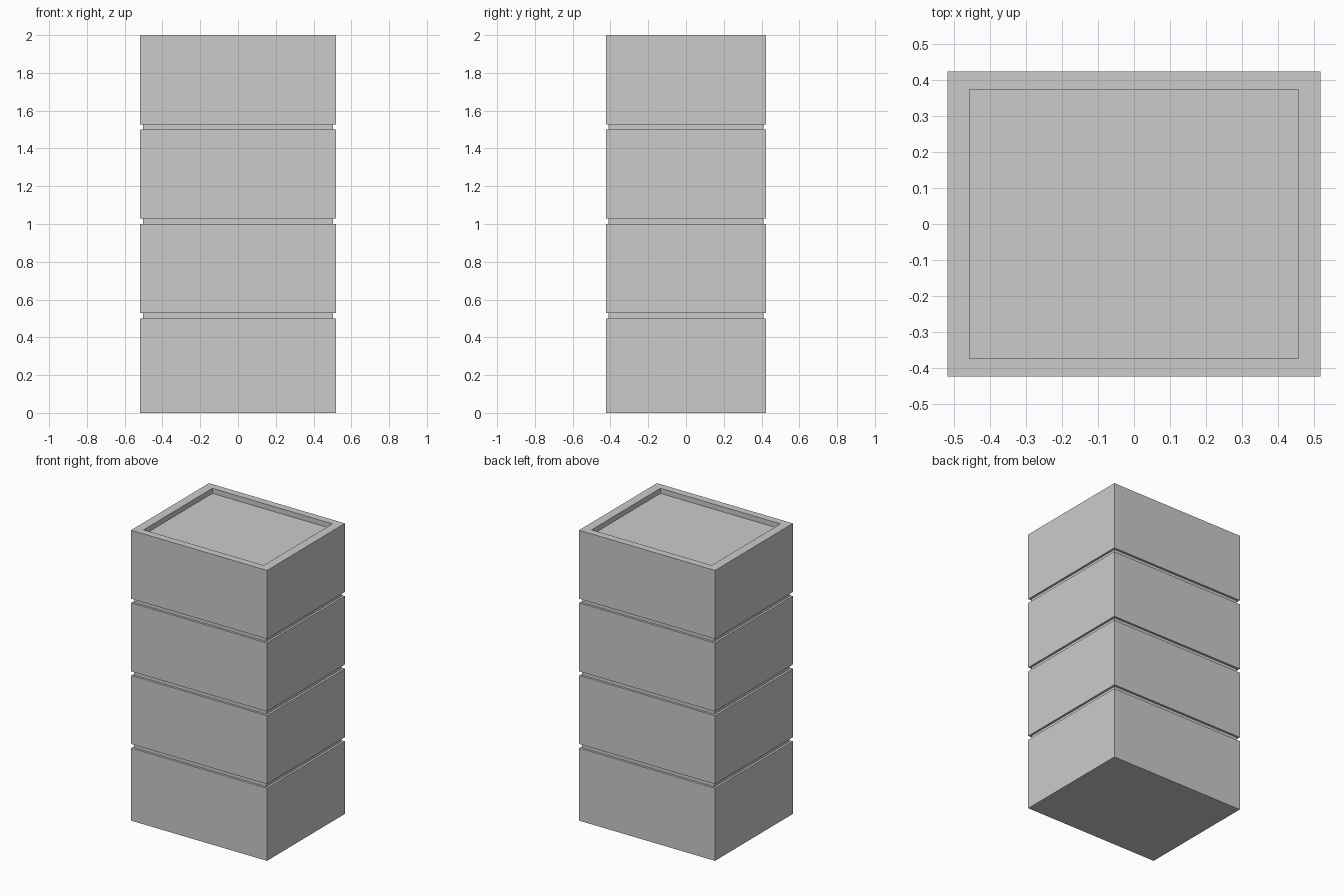
import bpy, bmesh

if "Cube" in bpy.data.objects:
    bpy.data.objects.remove(bpy.data.objects["Cube"])

W, D = 1.036, 0.848        # outer width and depth
PITCH, GAP = 0.5, 0.028    # spacing of the boxes and height of the shadow gap
INSET = 0.015              # how far the gap steps in
RIM_X, RIM_Y = 0.061, 0.05 # rim widths around the top recess
RECESS = 0.035


def block(name, w, d, z0, z1):
    bm = bmesh.new()
    bmesh.ops.create_cube(bm, size=1)
    for v in bm.verts:
        v.co = (v.co.x * w, v.co.y * d, z1 if v.co.z > 0 else z0)
    me = bpy.data.meshes.new(name)
    ob = bpy.data.objects.new(name, me)
    bpy.context.collection.objects.link(ob)
    return ob, bm


def finish(ob, bm):
    bm.to_mesh(ob.data)
    bm.free()


for i in range(4):
    base = i * PITCH
    # recessed foot between stacked boxes
    if i:
        finish(*block(f"foot_{i + 1}", W - 2 * INSET, D - 2 * INSET, base, base + GAP))

    # box body
    ob, bm = block(f"box_{i + 1}", W, D, base + (GAP if i else 0), base + PITCH)

    # sunken lid panel of the top box
    if i == 3:
        top = max(bm.faces, key=lambda f: f.calc_center_median().z)
        bmesh.ops.inset_region(bm, faces=[top], thickness=0.05)
        for v in top.verts:
            v.co.x = (W / 2 - RIM_X) * (1 if v.co.x > 0 else -1)
            v.co.y = (D / 2 - RIM_Y) * (1 if v.co.y > 0 else -1)
        floor = bmesh.ops.extrude_discrete_faces(bm, faces=[top])["faces"][0]
        for v in floor.verts:
            v.co.z -= RECESS
    finish(ob, bm)
